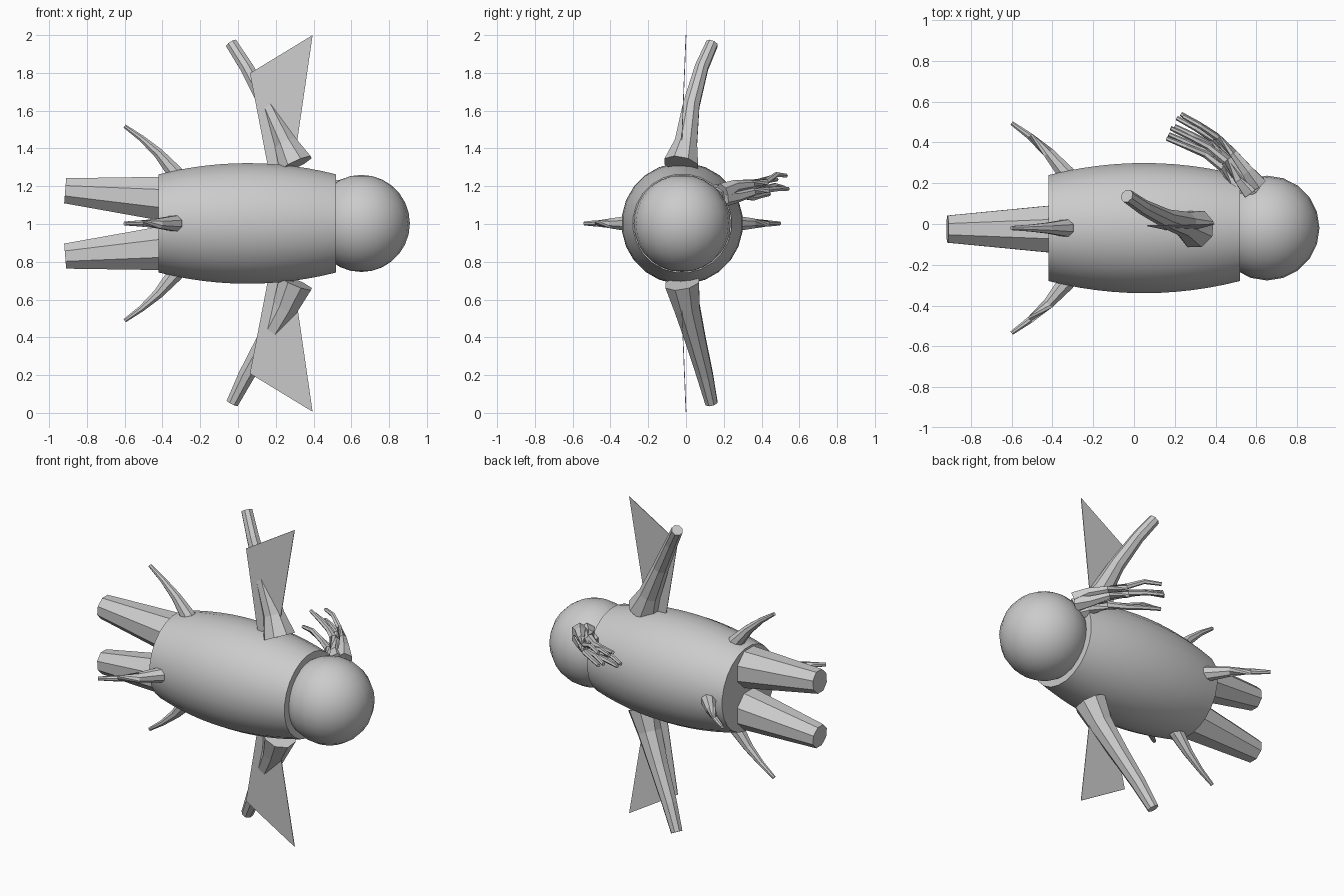
import bpy, bmesh, math
from mathutils import Vector, Matrix

cube = bpy.data.objects.get("Cube")
if cube:
    bpy.data.objects.remove(cube, do_unlink=True)

MID = Vector((0, -0.02, 1.003))

grey = bpy.data.materials.new("plain_grey")
grey.use_nodes = True
COLOUR = (0.6, 0.6, 0.6, 1)
grey.diffuse_color = COLOUR
grey.node_tree.nodes["Principled BSDF"].inputs["Base Color"].default_value = COLOUR


def finish(name, bm, smooth=None):
    bmesh.ops.recalc_face_normals(bm, faces=bm.faces)
    mesh = bpy.data.meshes.new(name)
    bm.to_mesh(mesh)
    bm.free()
    ob = bpy.data.objects.new(name, mesh)
    bpy.context.collection.objects.link(ob)
    mesh.materials.append(grey)
    if smooth:
        bpy.ops.object.select_all(action="DESELECT")
        ob.select_set(True)
        bpy.context.view_layer.objects.active = ob
        bpy.ops.object.shade_smooth_by_angle(angle=math.radians(smooth))
    return ob


def tube(name, path, sides=8, smooth=None):
    """Sweep rings along (x, y, z, radius) points and cap both ends."""
    bm = bmesh.new()
    pts = [Vector(p[:3]) for p in path]
    rings = []
    for i, p in enumerate(pts):
        axis = (pts[min(i + 1, len(pts) - 1)] - pts[max(i - 1, 0)]).normalized()
        guide = Vector((0, 1, 0)) if abs(axis.y) < 0.7 else Vector((0, 0, 1))
        u = axis.cross(guide).normalized()
        v = axis.cross(u)
        ring = []
        for k in range(sides):
            a = math.tau * (k + 0.5) / sides
            ring.append(bm.verts.new(p + path[i][3] * (u * math.cos(a) + v * math.sin(a))))
        rings.append(ring)
    for a, b in zip(rings, rings[1:]):
        for k in range(sides):
            n = (k + 1) % sides
            bm.faces.new((a[k], a[n], b[n], b[k]))
    bm.faces.new(rings[0])
    bm.faces.new(rings[-1])
    return finish(name, bm, smooth)


# Barrel-shaped body lying along x
barrel = []
for i in range(13):
    t = i / 6 - 1
    barrel.append((0.05 + 0.47 * t, MID.y, MID.z, 0.322 - 0.06 * t * t))
tube("body", barrel, 24, 40)

# Round head
bm = bmesh.new()
bmesh.ops.create_uvsphere(bm, u_segments=20, v_segments=14, radius=0.257,
                          matrix=Matrix.Translation((0.653, MID.y, MID.z)))
finish("head", bm, 30)

# Pair of tapered rear legs
for side, name in ((1, "upper_leg"), (-1, "lower_leg")):
    tube(name, [(-0.36, -0.025, MID.z + side * 0.128, 0.13),
                (-0.915, -0.025, MID.z + side * 0.173, 0.072)])

# Four curved tail spikes around the body
spike = [(-0.29, 0.2, 0.05), (-0.335, 0.27, 0.045), (-0.42, 0.37, 0.029),
         (-0.51, 0.45, 0.018), (-0.6, 0.515, 0.011)]
for i in range(4):
    a = i * math.pi / 2
    tube(f"tail_spike_{i + 1}",
         [(x, MID.y + r * math.cos(a), MID.z + r * math.sin(a), w) for x, r, w in spike])

# Swept arms, flared at the shoulder
tube("upper_arm", [(0.305, -0.025, 1.315, 0.098), (0.25, 0, 1.43, 0.064),
                   (0.155, 0.028, 1.63, 0.047), (0.045, 0.083, 1.83, 0.038),
                   (-0.035, 0.138, 1.955, 0.034)])
tube("lower_arm", [(0.305, -0.02, 0.69, 0.098), (0.25, 0.005, 0.56, 0.073),
                   (0.155, 0.05, 0.39, 0.058), (0.045, 0.1, 0.2, 0.046),
                   (-0.03, 0.135, 0.052, 0.035)])

# Thin wing plates, leaning slightly forward at the root
outline = [(0.17, 0.24), (0.285, 0.24), (0.395, 0.997), (0.063, 0.795)]
for side, name in ((1, "upper_wing"), (-1, "lower_wing")):
    bm = bmesh.new()
    layers = []
    for off in (-0.002, 0.002):
        layers.append([bm.verts.new((x, off - 0.04 * (1 - h), MID.z + side * h))
                       for x, h in outline])
    front, back = layers
    bm.faces.new(front)
    bm.faces.new(back)
    for k in range(4):
        n = (k + 1) % 4
        bm.faces.new((front[k], front[n], back[n], back[k]))
    finish(name, bm)

# Wavy tuft behind the head: strands fan out from a common root
tips = [(0.24, 0.53, 1.26), (0.21, 0.52, 1.2), (0.23, 0.54, 1.19), (0.18, 0.47, 1.25),
        (0.17, 0.44, 1.15), (0.2, 0.48, 1.23), (0.16, 0.42, 1.17)]
centre = Vector((0.2, 0.485, 1.205))
spine = [(0.585, 0.17, 1.14, 0.5, 0.05), (0.53, 0.235, 1.16, 0.6, 0.034),
         (0.46, 0.32, 1.18, 0.65, 0.022), (0.38, 0.39, 1.185, 0.75, 0.017),
         (0.29, 0.44, 1.205, 0.9, 0.014), (0.2, 0.485, 1.205, 1, 0.011)]
for i, tip in enumerate(tips):
    strand = []
    for k, (x, y, z, spread, r) in enumerate(spine):
        p = Vector((x, y, z)) + (Vector(tip) - centre) * spread
        p.z += 0.008 * math.sin(k * 2 + i)
        strand.append((*p, r))
    tube(f"tuft_strand_{i + 1}", strand, 6)
